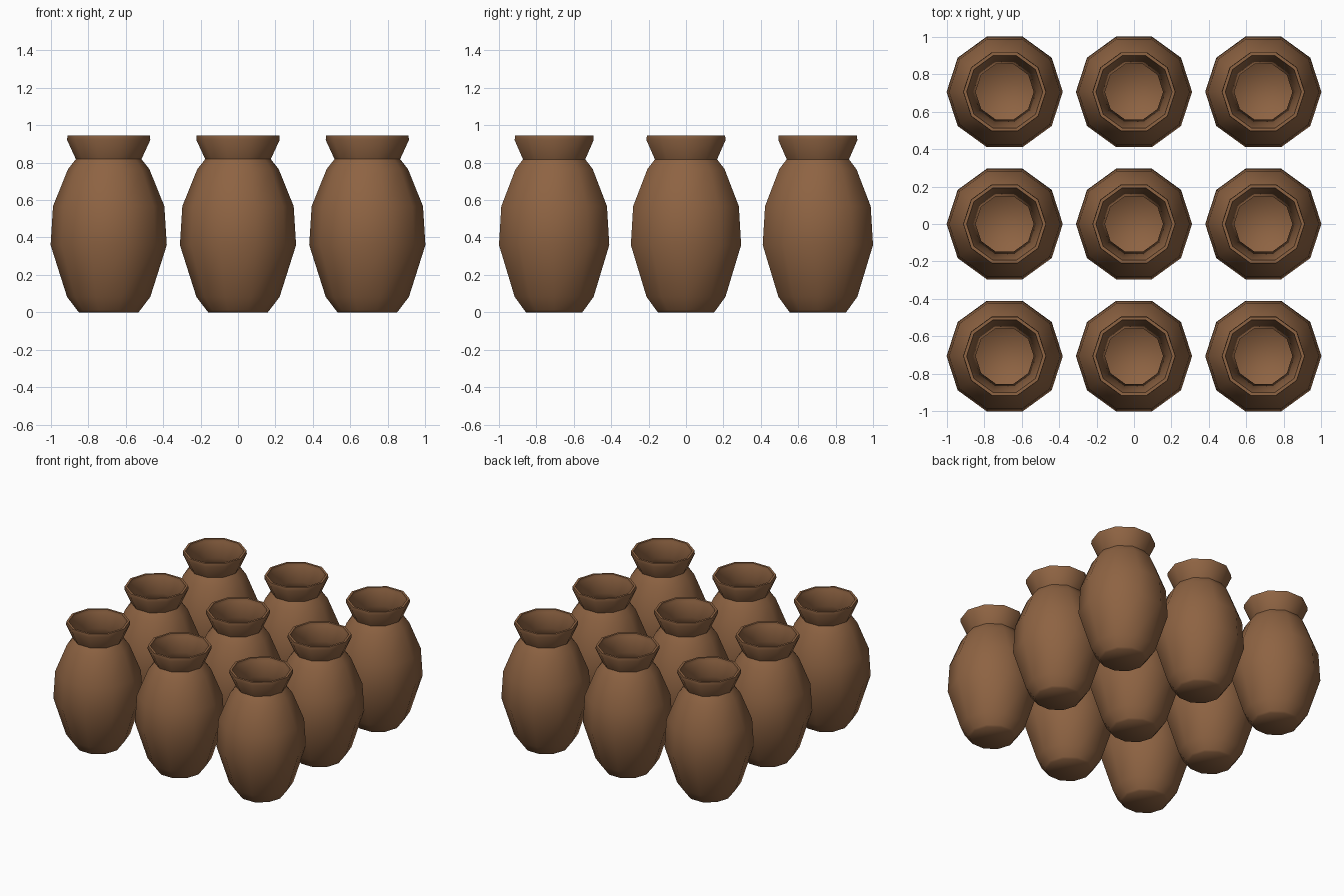
import bpy, bmesh, math

if "Cube" in bpy.data.objects:
    bpy.data.objects.remove(bpy.data.objects["Cube"])

SIDES = 10

clay = bpy.data.materials.new("brown_clay")
clay.diffuse_color = (0.27, 0.125, 0.055, 1)
clay.use_nodes = True
clay.node_tree.nodes["Principled BSDF"].inputs["Base Color"].default_value = clay.diffuse_color

# Profile (radius, height): outside from base to lip, then inside down to the floor
PROFILE = [
    (0.158, 0.0), (0.168, 0.012), (0.222, 0.083), (0.31, 0.36), (0.297, 0.567),
    (0.217, 0.765), (0.175, 0.818), (0.222, 0.92), (0.22, 0.945),
    (0.203, 0.945), (0.20, 0.925), (0.155, 0.82), (0.198, 0.755),
    (0.277, 0.56), (0.29, 0.363), (0.205, 0.095), (0.155, 0.03),
]


def pot_mesh():
    bm = bmesh.new()
    rings = []
    for r, z in PROFILE:
        rings.append([bm.verts.new((r * math.cos(2 * math.pi * i / SIDES),
                                    r * math.sin(2 * math.pi * i / SIDES), z))
                      for i in range(SIDES)])
    for a, b in zip(rings, rings[1:]):
        for i in range(SIDES):
            j = (i + 1) % SIDES
            bm.faces.new((a[i], a[j], b[j], b[i]))
    # underside and inner floor
    bm.faces.new(rings[0][::-1])
    bm.faces.new(rings[-1])
    mesh = bpy.data.meshes.new("pot")
    bm.to_mesh(mesh)
    bm.free()
    mesh.materials.append(clay)
    return mesh


# Three by three grid of identical pots
mesh = pot_mesh()
for row in (-1, 0, 1):
    for col in (-1, 0, 1):
        pot = bpy.data.objects.new("pot", mesh)
        pot.location = (col * 0.69, row * 0.705, 0)
        bpy.context.collection.objects.link(pot)

# Smooth body, sharp lip and neck
bpy.ops.object.select_all(action='DESELECT')
pot.select_set(True)
bpy.context.view_layer.objects.active = pot
bpy.ops.object.shade_smooth_by_angle(angle=math.radians(60))
